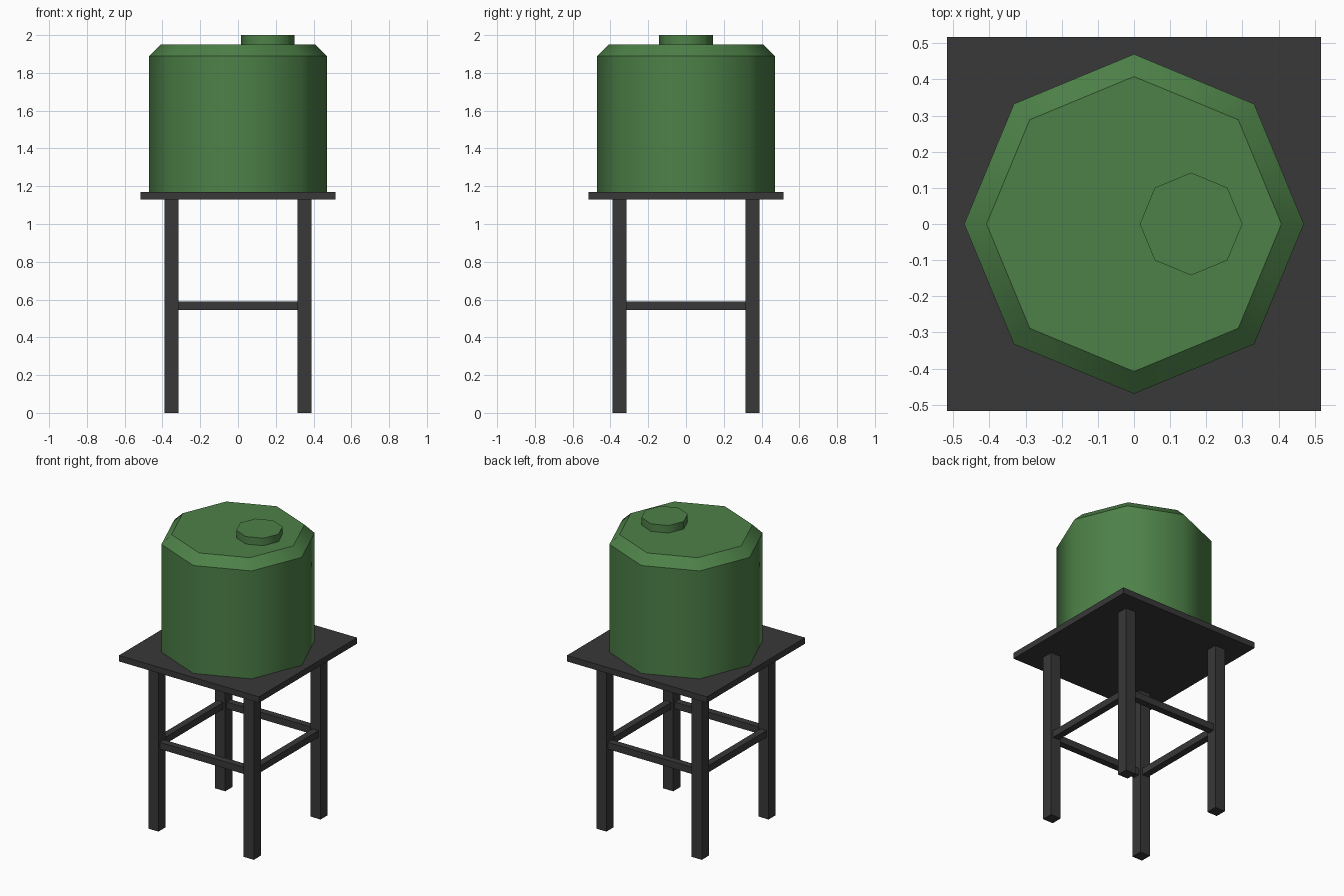
import bpy, bmesh
from math import cos, sin, pi

if "Cube" in bpy.data.objects:
    bpy.data.objects.remove(bpy.data.objects["Cube"])


def material(name, rgb):
    m = bpy.data.materials.new(name)
    m.diffuse_color = (*rgb, 1)
    m.use_nodes = True
    m.node_tree.nodes["Principled BSDF"].inputs["Base Color"].default_value = m.diffuse_color
    return m


green = material("green_plastic", (0.075, 0.22, 0.065))
dark = material("dark_steel", (0.04, 0.04, 0.04))


def add_object(name, bm, mat):
    bmesh.ops.recalc_face_normals(bm, faces=bm.faces)
    mesh = bpy.data.meshes.new(name)
    bm.to_mesh(mesh)
    bm.free()
    mesh.materials.append(mat)
    ob = bpy.data.objects.new(name, mesh)
    bpy.context.collection.objects.link(ob)
    return ob


def box(name, center, size):
    bm = bmesh.new()
    bmesh.ops.create_cube(bm, size=1)
    for v in bm.verts:
        v.co = [c + a * s for c, a, s in zip(center, v.co, size)]
    return add_object(name, bm, dark)


def lathe(name, profile, x=0.0, sides=8):
    """Octagonal solid from (radius, z) rings; smooth around, sharp at rings."""
    bm = bmesh.new()
    rings = [[bm.verts.new((x + r * cos(2 * pi * i / sides),
                            r * sin(2 * pi * i / sides), z))
              for i in range(sides)] for r, z in profile]
    for lo, hi in zip(rings, rings[1:]):
        for i in range(sides):
            j = (i + 1) % sides
            bm.faces.new((lo[i], lo[j], hi[j], hi[i])).smooth = True
    bm.faces.new(rings[0][::-1])
    bm.faces.new(rings[-1])
    for ring in rings:
        for i in range(sides):
            bm.edges.get((ring[i], ring[(i + 1) % sides])).smooth = False
    return add_object(name, bm, green)


# Tank with bevelled shoulder, and its off-centre lid
lathe("tank", [(0.47, 1.17), (0.47, 1.89), (0.408, 1.95)])
lathe("lid", [(0.142, 1.95), (0.142, 2.0)], x=0.158)

# Platform
box("platform", (0, 0, 1.15), (1.034, 1.034, 0.04))

# Legs and the cross braces between them
P, W = 0.352, 0.075
for sx, side in ((-1, "left"), (1, "right")):
    for sy, end in ((-1, "front"), (1, "back")):
        box(f"{end}_{side}_leg", (sx * P, sy * P, 0.565), (W, W, 1.13))
    box(f"{side}_brace", (sx * P, 0, 0.567), (0.045, 2 * P - W, 0.045))
for sy, end in ((-1, "front"), (1, "back")):
    box(f"{end}_brace", (0, sy * P, 0.567), (2 * P - W, 0.045, 0.045))
